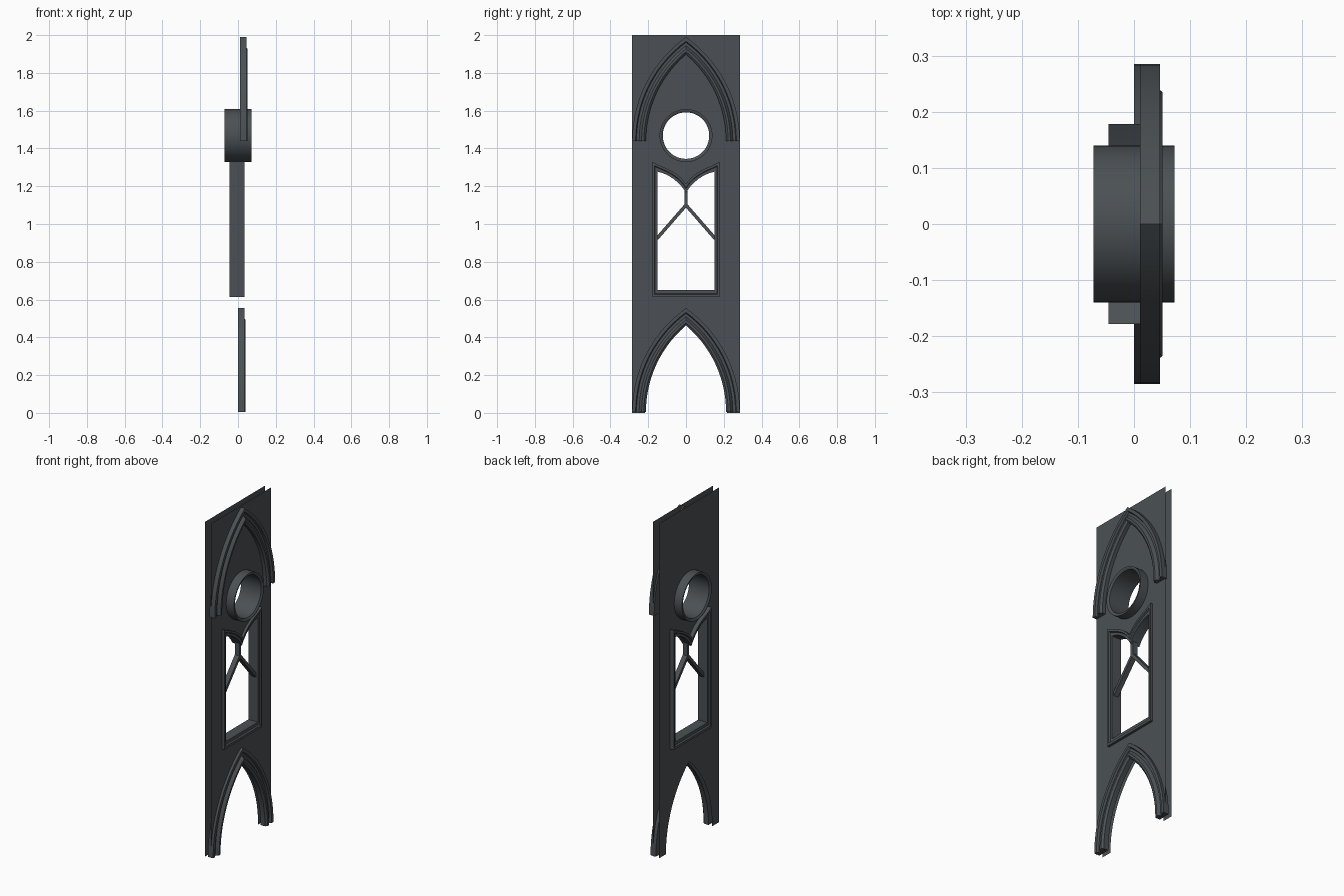
import bpy, bmesh, math

if "Cube" in bpy.data.objects:
    bpy.data.objects.remove(bpy.data.objects["Cube"])

stone = bpy.data.materials.new("dark slate stone")
stone.diffuse_color = (0.07, 0.081, 0.089, 1)
stone.use_nodes = True
stone.node_tree.nodes["Principled BSDF"].inputs["Base Color"].default_value = stone.diffuse_color

C = 0.388          # offset of the arc centres of the pointed arches


def finish(bm, name, smooth=True, recalc=True):
    if recalc:
        bmesh.ops.recalc_face_normals(bm, faces=bm.faces[:])
    me = bpy.data.meshes.new(name)
    bm.to_mesh(me)
    bm.free()
    ob = bpy.data.objects.new(name, me)
    bpy.context.collection.objects.link(ob)
    me.materials.append(stone)
    if smooth:
        bpy.ops.object.select_all(action='DESELECT')
        bpy.context.view_layer.objects.active = ob
        ob.select_set(True)
        bpy.ops.object.shade_smooth_by_angle(angle=math.radians(30))
    return ob


def skin(name, rails, closed):
    """Quads between neighbouring rails; the rails form a closed profile."""
    bm = bmesh.new()
    vs = [[bm.verts.new(p) for p in r] for r in rails]
    n = len(vs[0])
    for a, b in zip(vs, vs[1:] + vs[:1]):
        for i in range(n if closed else n - 1):
            j = (i + 1) % n
            bm.faces.new((a[i], a[j], b[j], b[i]))
    if not closed:
        bm.faces.new([r[0] for r in vs])
        bm.faces.new([r[-1] for r in vs])
    return finish(bm, name)


def arch(r, z0, n=14):
    """Pointed arch line from the right foot over the apex to the left foot."""
    end = math.acos(C / r)
    half = [(r * math.cos(end * i / n) - C, z0 + r * math.sin(end * i / n)) for i in range(n + 1)]
    return half + [(-y, z) for y, z in half[-2::-1]]


def circle(r, n=48):
    return [(r * math.cos(2 * math.pi * i / n), 1.468 + r * math.sin(2 * math.pi * i / n)) for i in range(n)]


OUTER = [(.178, .613), (.178, 1.33), (.145, 1.312), (.11, 1.297), (.075, 1.28), (.045, 1.26), (.02, 1.238), (0, 1.212)]
INNER = [(.15, .65), (.15, 1.277), (.125, 1.27), (.095, 1.257), (.065, 1.238), (.038, 1.215), (.016, 1.19), (0, 1.165)]


def window(t):
    half = [(a[0] + (b[0] - a[0]) * t, a[1] + (b[1] - a[1]) * t) for a, b in zip(OUTER, INNER)]
    return half + [(-y, z) for y, z in half[-2::-1]]


def at_x(x, pts):
    return [(x, y, z) for y, z in pts]


# Two thin wall sheets with arch, window and round openings
outline = [(.285, 0), (.285, 2), (-.285, 2), (-.285, 0)] + [(-.218, 0)] + arch(.606, .005)[::-1] + [(.218, 0)]
for name, x in (("front_wall_sheet", .02), ("back_wall_sheet", -.02)):
    bm = bmesh.new()
    for loop in (outline, window(.5), circle(.131)):
        vs = [bm.verts.new(p) for p in at_x(x, loop)]
        for a, b in zip(vs, vs[1:] + vs[:1]):
            bm.edges.new((a, b))
    bmesh.ops.triangle_fill(bm, edges=bm.edges[:], use_beauty=True)
    for f in bm.faces:
        f.normal_update()
        if f.normal.x * x < 0:
            f.normal_flip()
    finish(bm, name, smooth=False, recalc=False)

# Pointed arch mouldings, grooved: (radius, depth)
PROFILE = [(.673, 0), (.673, .035), (.655, .035), (.65, .023), (.636, .023),
           (.623, .04), (.611, .04), (.6, .03), (.6, 0)]
for name, x0, z0 in (("lower_arch_moulding", 0, .005), ("upper_arch_moulding", .011, 1.44)):
    skin(name, [at_x(x0 + x, arch(r, z0)) for r, x in PROFILE], False)

# Round window ring with slightly chamfered rims
RING = [(.14, -.072), (.14, .072), (.133, .072), (.123, .066), (.123, -.066), (.133, -.072)]
skin("round_window_ring", [at_x(x, circle(r)) for r, x in RING], True)

# Stepped window frame
FRAME = [(0, -.045), (0, .035), (.4, .035), (.5, .026), (1, .026),
         (1, -.036), (.5, -.036), (.4, -.045)]
skin("window_frame", [at_x(x, window(t)) for t, x in FRAME], True)


# Window tracery: central mullion and two sloping branches
def bar(name, p, q, w=.009, d=.015):
    dy, dz = q[0] - p[0], q[1] - p[1]
    l = math.hypot(dy, dz)
    ny, nz = -dz / l * w, dy / l * w
    rails = []
    for s, x in ((1, -d), (1, d), (-1, d), (-1, -d)):
        rails.append([(x, e[0] + s * ny, e[1] + s * nz) for e in (p, q)])
    skin(name, rails, False)


bar("mullion", (0, 1.19), (0, 1.095))
for side, s in (("left", -1), ("right", 1)):
    bar(side + "_branch", (0, 1.1), (s * .155, .922))
